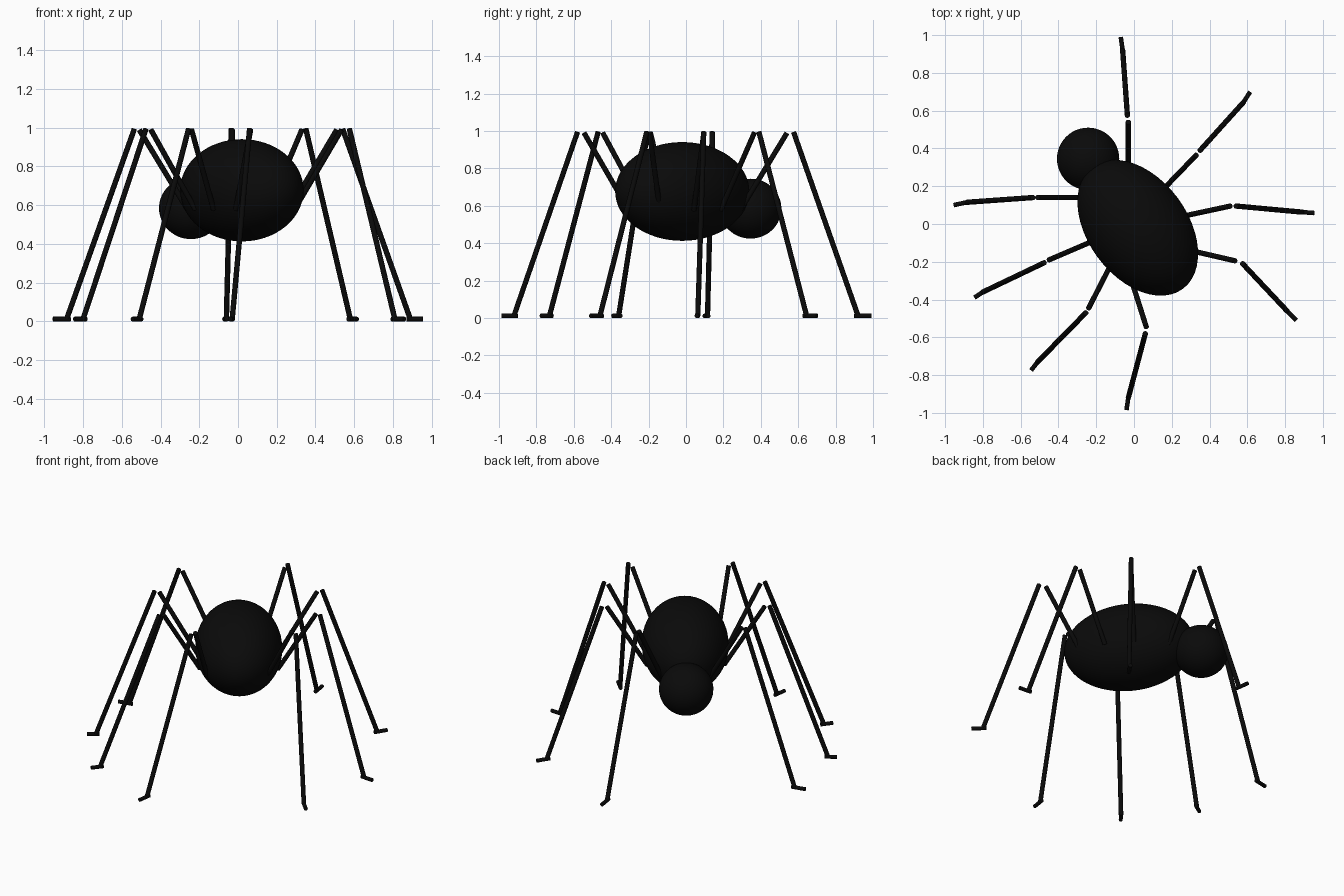
import bpy
import math
from mathutils import Vector

if "Cube" in bpy.data.objects:
    bpy.data.objects.remove(bpy.data.objects["Cube"], do_unlink=True)

# One flat colour
black = bpy.data.materials.new("soft black")
black.use_nodes = True
colour = (0.003, 0.003, 0.003, 1)
black.diffuse_color = colour
black.node_tree.nodes["Principled BSDF"].inputs["Base Color"].default_value = colour


def finish(name):
    ob = bpy.context.object
    ob.name = name
    ob.data.materials.append(black)
    bpy.ops.object.shade_smooth_by_angle(angle=math.radians(40))
    return ob


def ball(name, centre, radii, turn=0):
    bpy.ops.mesh.primitive_uv_sphere_add(segments=48, ring_count=32, location=centre)
    bpy.context.object.scale = radii
    bpy.context.object.rotation_euler.z = math.radians(turn)
    return finish(name)


def rod(name, start, end, radius):
    start, end = Vector(start), Vector(end)
    span = end - start
    bpy.ops.mesh.primitive_cylinder_add(vertices=16, radius=radius, depth=span.length,
                                        location=(start + end) / 2)
    bpy.context.object.rotation_euler = span.to_track_quat("Z", "Y").to_euler()
    return finish(name)


# Body and head
ball("abdomen", (0.02, -0.02, 0.677), (0.402, 0.264, 0.264), 126.4)
ball("head", (-0.243, 0.345, 0.585), (0.165, 0.165, 0.16))

# Plan positions of each leg: hip, knee, top of shin, ankle, toe
LEGS = {
    "back": ((-.03, .34), (-.03, .54), (-.035, .575), (-.06, .92), (-.07, .99)),
    "back_left": ((.18, .21), (.33, .365), (.35, .39), (.58, .645), (.615, .70)),
    "left": ((.30, .05), (.51, .095), (.54, .095), (.89, .063), (.955, .058)),
    "front_left": ((.34, -.15), (.535, -.195), (.575, -.21), (.81, -.46), (.86, -.51)),
    "front": ((0, -.34), (.065, -.545), (.06, -.58), (-.03, -.92), (-.04, -.985)),
    "front_right": ((-.14, -.25), (-.24, -.445), (-.255, -.47), (-.51, -.73), (-.545, -.775)),
    "right": ((-.24, -.10), (-.45, -.19), (-.475, -.205), (-.80, -.36), (-.845, -.39)),
    "back_right": ((-.30, .14), (-.51, .14), (-.535, .14), (-.885, .115), (-.955, .10)),
}

for side, points in LEGS.items():
    hip, knee, shin, ankle, toe = (Vector((x, y, 0)) for x, y in points)
    up = Vector((0, 0, 1))
    # Upper leg sinks into the abdomen at a constant slope
    run = 0.25
    root = knee + (hip - knee).normalized() * run
    rod(side + "_thigh", root + up * (0.99 - 1.65 * run), knee + up * 0.99, 0.014)
    rod(side + "_shin", shin + up * 0.995, ankle + up * 0.012, 0.014)
    # Foot starts just behind the ankle
    heel = ankle - (toe - ankle).normalized() * 0.02
    foot = rod(side + "_foot", heel + up * 0.012, toe + up * 0.012, 0.012)
